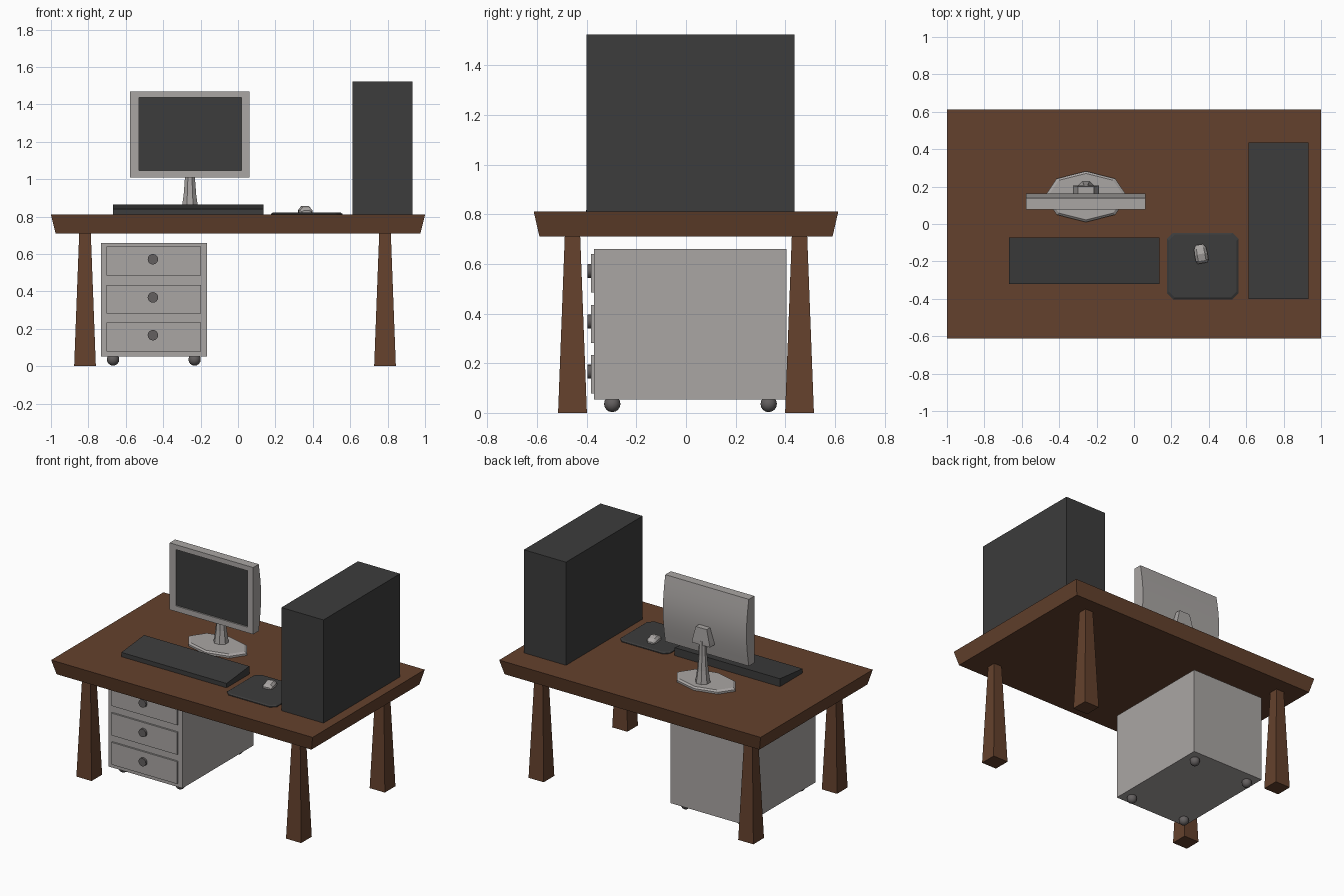
import bpy, bmesh, math
from mathutils import Matrix, Vector

if "Cube" in bpy.data.objects:
    bpy.data.objects.remove(bpy.data.objects["Cube"])


def material(name, r, g, b):
    m = bpy.data.materials.new(name)
    m.diffuse_color = (r, g, b, 1)
    m.use_nodes = True
    m.node_tree.nodes["Principled BSDF"].inputs["Base Color"].default_value = m.diffuse_color
    return m


WOOD = material("brown wood", 0.127, 0.053, 0.026)
GREY = material("light grey", 0.40, 0.38, 0.37)
DARK = material("charcoal", 0.045, 0.045, 0.045)
METAL = material("mid grey", 0.125, 0.115, 0.115)


def finish(bm, name, *mats):
    bmesh.ops.recalc_face_normals(bm, faces=bm.faces)
    me = bpy.data.meshes.new(name)
    bm.to_mesh(me)
    bm.free()
    ob = bpy.data.objects.new(name, me)
    bpy.context.collection.objects.link(ob)
    for m in mats:
        me.materials.append(m)
    return ob


def loft(name, rings, mat):
    """Join rings of points with quads and cap both ends."""
    bm = bmesh.new()
    vs = [[bm.verts.new(p) for p in ring] for ring in rings]
    n = len(rings[0])
    for a, b in zip(vs, vs[1:]):
        for i in range(n):
            j = (i + 1) % n
            bm.faces.new((a[i], a[j], b[j], b[i]))
    bm.faces.new(vs[0])
    bm.faces.new(vs[-1])
    return finish(bm, name, mat)


def rect(cx, cy, hx, hy, z):
    return [(cx + sx * hx, cy + sy * hy, z)
            for sx, sy in ((-1, -1), (1, -1), (1, 1), (-1, 1))]


def ellipse(cx, cy, rx, ry, z, n=8, off=0.0):
    return [(cx + rx * math.cos(off + i * math.tau / n),
             cy + ry * math.sin(off + i * math.tau / n), z) for i in range(n)]


def box(name, x0, x1, y0, y1, z0, z1, mat):
    c = ((x0 + x1) / 2, (y0 + y1) / 2, (x1 - x0) / 2, (y1 - y0) / 2)
    return loft(name, [rect(*c, z0), rect(*c, z1)], mat)


def smooth(ob, angle):
    bpy.ops.object.select_all(action='DESELECT')
    ob.select_set(True)
    bpy.context.view_layer.objects.active = ob
    bpy.ops.object.shade_smooth_by_angle(angle=math.radians(angle))


# desk top and tapered legs
loft("desk_top", [rect(0, 0, 0.975, 0.59, 0.71), rect(0, 0, 1, 0.613, 0.81)], WOOD)
for side, x in (("left", -0.818), ("right", 0.786)):
    for end, y in (("front", -0.457), ("back", 0.457)):
        loft(f"{end}_{side}_leg", [rect(x, y, 0.058, 0.058, 0),
                                   rect(x, y, 0.031, 0.031, 0.712)], WOOD)

# drawer cabinet with three drawers, round knobs and ball wheels
box("cabinet", -0.733, -0.166, -0.37, 0.405, 0.053, 0.66, GREY)
for i, z in enumerate((0.562, 0.358, 0.156)):
    box(f"drawer_{i + 1}", -0.702, -0.199, -0.382, -0.36, z - 0.077, z + 0.077, GREY)
    bm = bmesh.new()
    bmesh.ops.create_cone(bm, cap_ends=True, segments=16, radius1=0.028, radius2=0.028,
                          depth=0.02, matrix=Matrix.Translation((-0.455, -0.387, z + 0.01))
                          @ Matrix.Rotation(math.pi / 2, 4, 'X'))
    smooth(finish(bm, f"knob_{i + 1}", METAL), 40)
for x in (-0.668, -0.232):
    for y in (-0.297, 0.333):
        bm = bmesh.new()
        bmesh.ops.create_uvsphere(bm, u_segments=12, v_segments=8, radius=0.033,
                                  matrix=Matrix.Translation((x, y, 0.036)))
        smooth(finish(bm, "cabinet_wheel", METAL), 60)

# monitor: side profile with bowed back, recessed screen
MX, ZB, ZT = -0.257, 1.008, 1.470
profile = [(0.077, ZT), (0.077, ZB)]
for i in range(9):
    t = i / 8
    profile.append((0.138 + 0.026 * math.sin(math.pi * t), ZB + (ZT - ZB) * t))
mon = loft("monitor", [[(x, y, z) for y, z in profile] for x in (-0.577, 0.062)], GREY)
mon.data.materials.append(DARK)
bm = bmesh.new()
bm.from_mesh(mon.data)
front = min(bm.faces, key=lambda f: f.calc_center_median().y)
bmesh.ops.inset_individual(bm, faces=[front], thickness=0.02)
for v in front.verts:
    v.co.x = -0.53 if v.co.x < MX else 0.018
    v.co.z = 1.046 if v.co.z < 1.2 else 1.436
ext = bmesh.ops.extrude_discrete_faces(bm, faces=[front])["faces"][0]
bmesh.ops.translate(bm, verts=ext.verts, vec=Vector((0, 0.01, 0)))
ext.material_index = 1
bm.to_mesh(mon.data)
bm.free()
smooth(mon, 25)

# monitor stand: base plate, flared post, wedge-shaped mount
loft("stand_base", [ellipse(MX, 0.146, 0.222, 0.136, 0.81),
                    ellipse(MX, 0.146, 0.222, 0.136, 0.823),
                    ellipse(MX, 0.146, 0.205, 0.124, 0.833)], GREY)
loft("stand_post", [ellipse(MX, 0.183, r, r, z, 8, math.pi / 8) for r, z in
                    ((0.05, 0.825), (0.036, 0.92), (0.028, 1.02), (0.025, 1.12))], GREY)
loft("stand_mount", [rect(MX, 0.178, 0.07, 0.027, 1.095),
                     rect(MX, 0.178, 0.066, 0.027, 1.115),
                     rect(MX, 0.176, 0.042, 0.025, 1.21)], GREY)

# keyboard wedge
key = [(-0.32, 0.81), (-0.072, 0.81), (-0.072, 0.865), (-0.32, 0.84)]
loft("keyboard", [[(x, y, z) for y, z in key] for x in (-0.668, 0.137)], DARK)


# mouse pad with cut corners and chamfered rim
def pad_ring(g, z):
    x0, x1, y0, y1, c = 0.177 + g, 0.558 - g, -0.403 + g, -0.047 - g, 0.032
    return [(x0 + c, y0, z), (x1 - c, y0, z), (x1, y0 + c, z), (x1, y1 - c, z),
            (x1 - c, y1, z), (x0 + c, y1, z), (x0, y1 - c, z), (x0, y0 + c, z)]


loft("mouse_pad", [pad_ring(0, 0.81), pad_ring(0, 0.815), pad_ring(0.009, 0.821)], DARK)

# mouse: humped profile, slightly turned
hump = ((-0.05, 0.026, 0.012), (-0.036, 0.034, 0.028), (0.0, 0.035, 0.037),
        (0.03, 0.032, 0.03), (0.05, 0.02, 0.012))
mouse = loft("mouse", [[(-w, y, 0), (w, y, 0), (w, y, h * 0.5), (w * 0.6, y, h),
                        (-w * 0.6, y, h), (-w, y, h * 0.5)] for y, w, h in hump], GREY)
mouse.location = (0.358, -0.16, 0.82)
mouse.rotation_euler.z = math.radians(10)

# computer tower
box("computer_tower", 0.612, 0.934, -0.4, 0.437, 0.81, 1.523, DARK)
